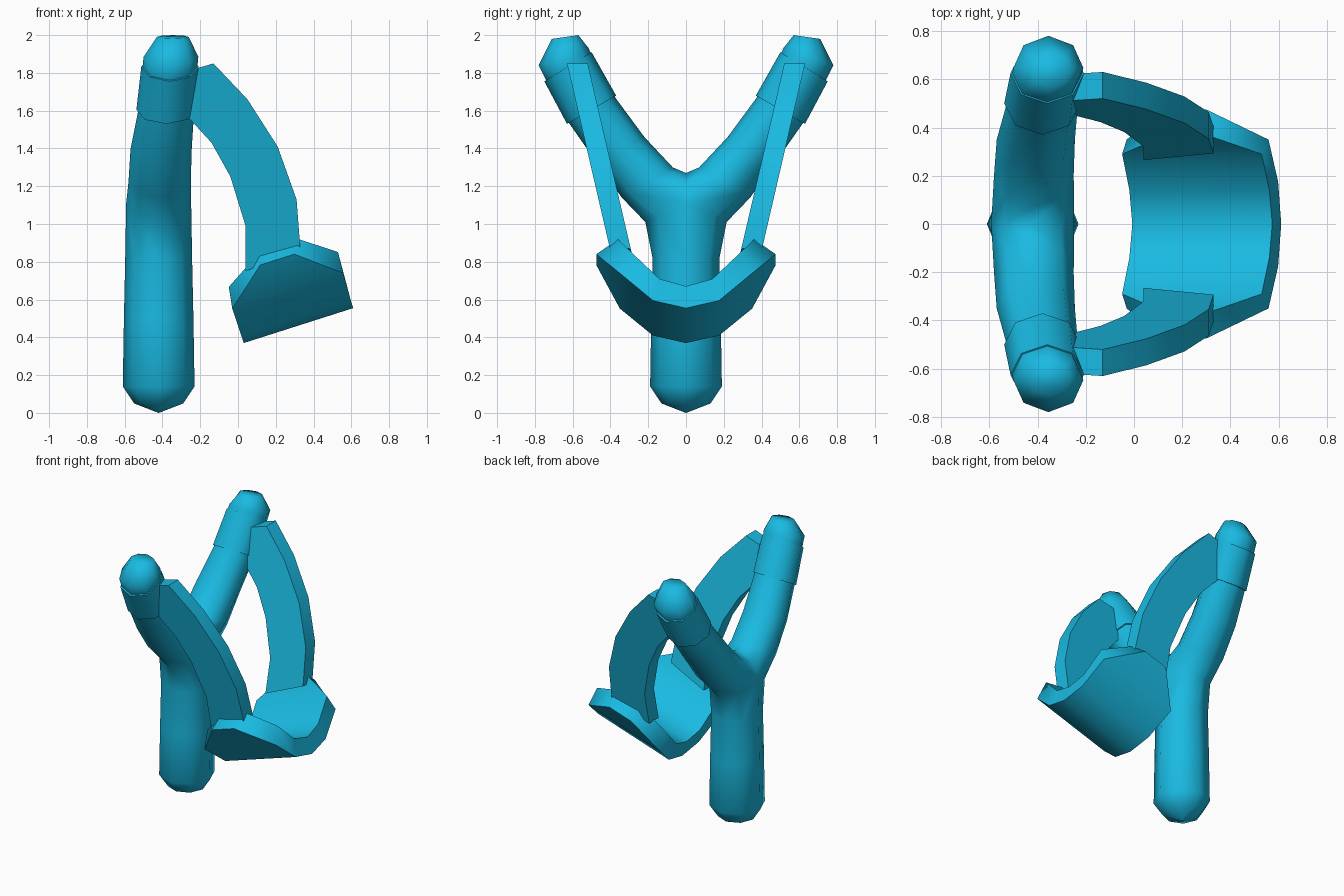
import bpy, bmesh, math
from mathutils import Matrix

if "Cube" in bpy.data.objects:
    bpy.data.objects.remove(bpy.data.objects["Cube"])

mat = bpy.data.materials.new("cyan")
mat.diffuse_color = (0.01, 0.49, 0.76, 1)
mat.use_nodes = True
mat.node_tree.nodes["Principled BSDF"].inputs["Base Color"].default_value = mat.diffuse_color


def finish(name, bm, smooth_deg):
    """Mirror the half mesh across y = 0, weld it and make an object."""
    half = bm.verts[:] + bm.edges[:] + bm.faces[:]
    dup = bmesh.ops.duplicate(bm, geom=half)["geom"]
    verts = [g for g in dup if isinstance(g, bmesh.types.BMVert)]
    bmesh.ops.scale(bm, vec=(1, -1, 1), verts=verts)
    bmesh.ops.remove_doubles(bm, verts=bm.verts[:], dist=0.0005)
    bmesh.ops.recalc_face_normals(bm, faces=bm.faces[:])
    me = bpy.data.meshes.new(name)
    bm.to_mesh(me)
    bm.free()
    me.materials.append(mat)
    ob = bpy.data.objects.new(name, me)
    bpy.context.collection.objects.link(ob)
    bpy.ops.object.select_all(action='DESELECT')
    ob.select_set(True)
    bpy.context.view_layer.objects.active = ob
    if smooth_deg:
        bpy.ops.object.shade_smooth_by_angle(angle=math.radians(smooth_deg))
    return ob


def bridge(bm, a, b, closed=True):
    n = len(a)
    for i in range(n if closed else n - 1):
        j = (i + 1) % n
        bm.faces.new((a[i], a[j], b[j], b[i]))


def arm_ring(bm, inner, outer, cx, hx):
    """Eight-sided ring between an inner and an outer (y, z) point."""
    cy, cz = (inner[0] + outer[0]) / 2, (inner[1] + outer[1]) / 2
    dy, dz = outer[0] - cy, outer[1] - cz
    out = []
    for k in range(8):
        c, s = math.cos(k * math.pi / 4), math.sin(k * math.pi / 4)
        out.append(bm.verts.new((cx + hx * c, cy + dy * s, cz + dz * s)))
    return out


# Forked frame: half handle, then the fork ring leading into one arm
bm = bmesh.new()
CX = -0.42
prev = None
for z, r in ((0, 0.001), (0.05, 0.13), (0.14, 0.19), (0.5, 0.184), (0.82, 0.177)):
    ring = [bm.verts.new((CX + r * math.cos(k * math.pi / 4),
                          r * math.sin(k * math.pi / 4), z)) for k in range(5)]
    if prev:
        bridge(bm, prev, ring, closed=False)
    prev = ring
fork = []
for k in range(8):
    c, s = math.cos(k * math.pi / 4), math.sin(k * math.pi / 4)
    if k < 5:
        fork.append(bm.verts.new((CX + 0.172 * c, 0.215 * s, 1.01 + 0.1 * (1 - s))))
    else:
        fork.append(bm.verts.new((CX + 0.172 * c, 0, 1.11 - 0.16 * s)))
bridge(bm, prev, fork[:5], closed=False)
prev = fork
for inner, outer, cx, hx in (
        ((0.07, 1.30), (0.34, 1.14), -0.415, 0.165),
        ((0.22, 1.46), (0.48, 1.335), -0.407, 0.162),
        ((0.375, 1.67), (0.62, 1.535), -0.38, 0.148),
        ((0.505, 1.905), (0.74, 1.76), -0.36, 0.145),
        ((0.515, 1.93), (0.78, 1.84), -0.355, 0.145),
        ((0.57, 2.0), (0.71, 1.98), -0.345, 0.085)):
    ring = arm_ring(bm, inner, outer, cx, hx)
    bridge(bm, prev, ring)
    prev = ring
bm.faces.new(prev)
finish("forked_frame", bm, 75)

# Wrapped sleeves near the arm tips
bm = bmesh.new()
a = arm_ring(bm, (0.37, 1.68), (0.63, 1.53), -0.38, 0.158)
b = arm_ring(bm, (0.50, 1.91), (0.75, 1.755), -0.36, 0.152)
bridge(bm, a, b)
bm.faces.new(a)
bm.faces.new(b)
finish("arm_sleeves", bm, 50)

# Flat elastic bands: an arched profile in xz, leaning inward as it drops
bm = bmesh.new()
upper = [(-0.30, 1.80), (-0.13, 1.85), (0.05, 1.66), (0.21, 1.41), (0.31, 1.13), (0.33, 0.87)]
lower = [(-0.30, 1.60), (-0.25, 1.55), (-0.14, 1.43), (-0.04, 1.25), (0.04, 0.99), (0.04, 0.75)]
strips = []
for (ux, uz), (lx, lz) in zip(upper, lower):
    pts = []
    for x, z, off in ((ux, uz, 0), (ux, uz, 0.11), (lx, lz, 0.11), (lx, lz, 0)):
        pts.append(bm.verts.new((x, 0.265 + 0.232 * (z - 0.75) + off, z)))
    strips.append(pts)
for p, q in zip(strips, strips[1:]):
    bridge(bm, p, q)
bm.faces.new(strips[0])
bm.faces.new(strips[-1])
finish("elastic_bands", bm, 30)

# Pouch: half section as (y, height, start, end), then tilted about y
bm = bmesh.new()
section = [(0, 0.343, 0.141, 0.75), (0.175, 0.385, 0.141, 0.75),
           (0.35, 0.535, 0.139, 0.756), (0.475, 0.71, 0.35, 0.54),
           (0.36, 0.775, 0.366, 0.591), (0.29, 0.65, 0.156, 0.763),
           (0.14, 0.505, 0.141, 0.75), (0, 0.465, 0.141, 0.75)]
near = [bm.verts.new((u0, y, w)) for y, w, u0, u1 in section]
far = [bm.verts.new((u1, y, w)) for y, w, u0, u1 in section]
bridge(bm, near, far, closed=False)
for side in (near, far):
    for i in range(3):
        bm.faces.new((side[i], side[i + 1], side[6 - i], side[7 - i]))
bmesh.ops.rotate(bm, verts=bm.verts[:], cent=(0, 0, 0),
                 matrix=Matrix.Rotation(math.radians(-17.7), 3, 'Y'))
finish("pouch", bm, 58)
